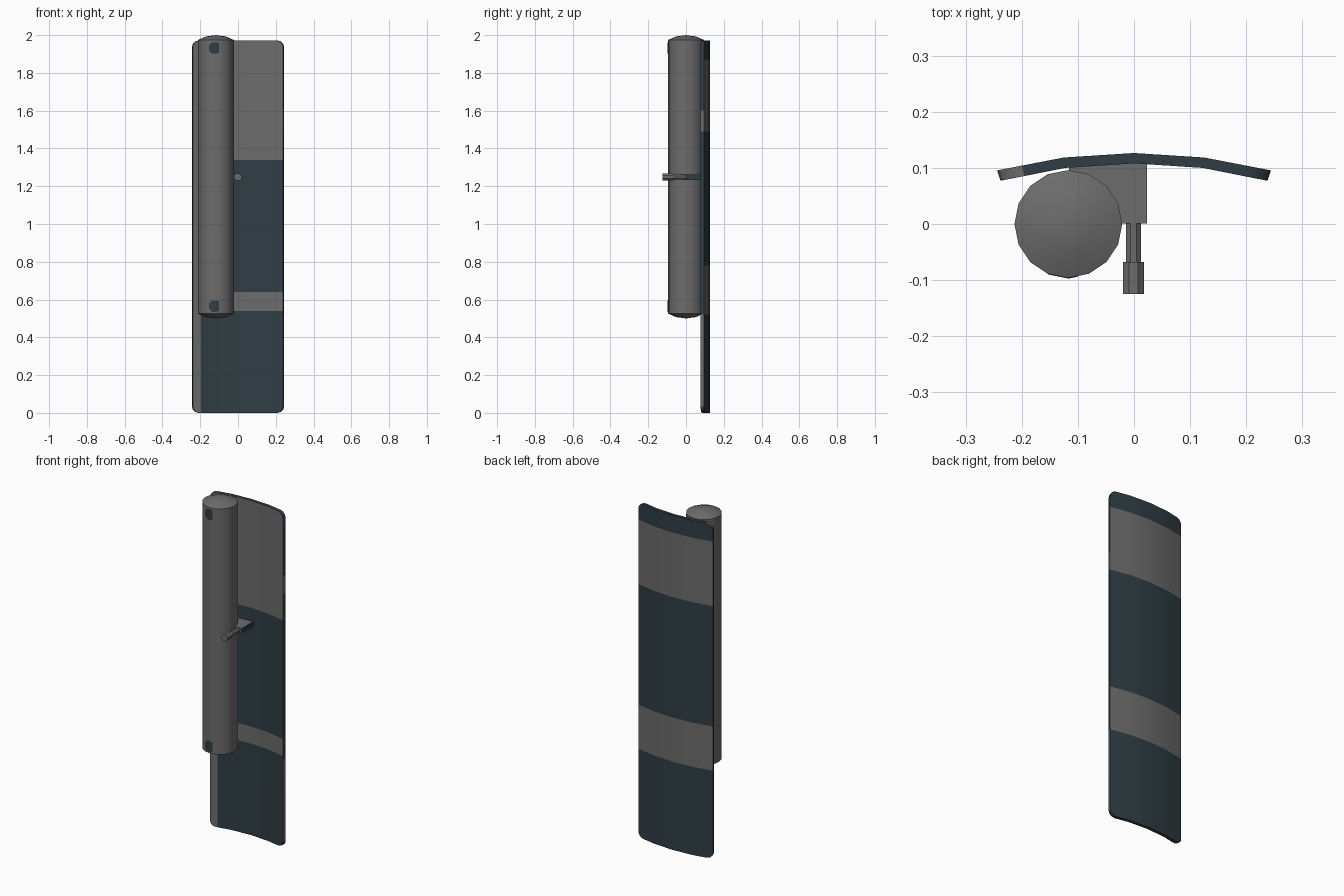
import bpy, bmesh, math
from mathutils import Matrix, Vector

if "Cube" in bpy.data.objects:
    bpy.data.objects.remove(bpy.data.objects["Cube"])


def material(name, rgb):
    m = bpy.data.materials.new(name)
    m.diffuse_color = (*rgb, 1)
    m.use_nodes = True
    m.node_tree.nodes["Principled BSDF"].inputs["Base Color"].default_value = m.diffuse_color
    return m


GREY = material("mid grey", (0.15, 0.15, 0.15))
DARK = material("dark slate", (0.029, 0.048, 0.058))


def finish(name, bm, rule=None, smooth=True):
    bmesh.ops.recalc_face_normals(bm, faces=bm.faces)
    bm.normal_update()
    for f in bm.faces:
        f.material_index = int(rule(f)) if rule else 0
    me = bpy.data.meshes.new(name)
    bm.to_mesh(me)
    bm.free()
    me.materials.append(GREY)
    me.materials.append(DARK)
    ob = bpy.data.objects.new(name, me)
    bpy.context.collection.objects.link(ob)
    if smooth:
        bpy.ops.object.select_all(action='DESELECT')
        ob.select_set(True)
        bpy.context.view_layer.objects.active = ob
        bpy.ops.object.shade_smooth_by_angle(angle=math.radians(30))
    return ob


# Curved panel: rounded outline, cut at bends and colour bands, then bent
W, H, R = 0.238, 1.972, 0.035
THICK = 0.0185


def bend(x):
    a = abs(x)
    if a < 0.122:
        return 0.108 - 0.008 * a / 0.122
    return 0.100 - 0.023 * (a - 0.122) / (W - 0.122)


bm = bmesh.new()
outline = []
for cx, cz, start in ((W - R, H - R, 0), (R - W, H - R, 90), (R - W, R, 180), (W - R, R, 270)):
    for i in range(4):
        t = math.radians(start + i * 30)
        outline.append(bm.verts.new((cx + R * math.cos(t), 0, cz + R * math.sin(t))))
bm.faces.new(outline)
cuts = [(x, 'x') for x in (-0.195, -0.122, 0, 0.122)]
cuts += [(z, 'z') for z in (0.52, 0.54, 0.64, 0.78, 1.34, 1.49, 1.60, 1.87)]
for c, axis in cuts:
    co, no = ((c, 0, 0), (1, 0, 0)) if axis == 'x' else ((0, 0, c), (0, 0, 1))
    bmesh.ops.bisect_plane(bm, geom=bm.verts[:] + bm.edges[:] + bm.faces[:],
                           dist=1e-5, plane_co=co, plane_no=no)
for v in bm.verts:
    v.co.y = bend(v.co.x)
front = bm.faces[:]
ext = bmesh.ops.extrude_face_region(bm, geom=front, use_keep_orig=True)
for v in ext['geom']:
    if isinstance(v, bmesh.types.BMVert):
        v.co.y += THICK
        v.co.x *= 1.025


def panel_dark(f):
    c, n = f.calc_center_median(), f.normal
    if n.y < -0.7:      # front side
        return c.x > -0.195 and (c.z < 0.54 or 0.64 < c.z < 1.34)
    if n.y > 0.7:       # back side
        return not (0.52 < c.z < 0.78 or 1.49 < c.z < 1.87)
    if c.x > 0.2:       # right rim
        return not (0.03 < c.z < 0.52 or 1.49 < c.z < 1.60)
    return not (c.x < -0.2 and abs(n.z) > 0.2)


finish("curved_panel", bm, panel_dark)

# Tank: lathed 16-sided cylinder with shallow domes
TX, TR, N = -0.117, 0.096, 16
profile = [(0.052, 0.507), (TR, 0.526), (TR, 1.974), (0.052, 1.993)]
bm = bmesh.new()
rings = [[bm.verts.new((TX + r * math.cos(2 * math.pi * i / N),
                        r * math.sin(2 * math.pi * i / N), z)) for i in range(N)]
         for r, z in profile]
for a, b in zip(rings, rings[1:]):
    for i in range(N):
        j = (i + 1) % N
        bm.faces.new((a[i], a[j], b[j], b[i]))
for ring, z in ((rings[0], 0.5), (rings[-1], 2.0)):
    tip = bm.verts.new((TX, 0, z))
    for i in range(N):
        bm.faces.new((ring[i], ring[(i + 1) % N], tip))
finish("tank", bm)

# Dark round spots at both ends of the tank, folded over its front ridge
slope = (1 - math.cos(math.pi / 8)) / math.sin(math.pi / 8)
for label, z in (("upper", 1.932), ("lower", 0.565)):
    bm = bmesh.new()
    columns = [(-0.153, 0.014), (-0.138, 0.030), (TX, 0.030), (-0.101, 0.026)]
    cols = []
    for x, h in columns:
        y = -TR + abs(x - TX) * slope - 0.0012
        cols.append([bm.verts.new((x, y, z + s * h)) for s in (-1, 1)])
    for a, b in zip(cols, cols[1:]):
        bm.faces.new((a[0], b[0], b[1], a[1]))
    ext = bmesh.ops.extrude_face_region(bm, geom=bm.faces[:], use_keep_orig=True)
    for v in ext['geom']:
        if isinstance(v, bmesh.types.BMVert):
            v.co.y += 0.004
    finish(label + "_tank_spot", bm, lambda f: True, False)

# Bracket joining tank, panel and handle
ZH = 1.248
bm = bmesh.new()
size, centre = Vector((0.139, 0.108, 0.028)), Vector((-0.0465, 0.055, ZH))
bmesh.ops.create_cube(bm, size=1, matrix=Matrix.Translation(centre) @ Matrix.Diagonal((*size, 1)))
finish("handle_bracket", bm, lambda f: f.normal.x > 0.5, False)


# Handle: thin stem and thicker grip pointing forward
def rod(name, r, y0, y1):
    bm = bmesh.new()
    m = (Matrix.Translation((-0.001, (y0 + y1) / 2, ZH)) @ Matrix.Rotation(math.pi / 2, 4, 'X')
         @ Matrix.Rotation(math.pi / 8, 4, 'Z'))
    bmesh.ops.create_cone(bm, cap_ends=True, segments=8, radius1=r, radius2=r,
                          depth=y1 - y0, matrix=m)
    finish(name, bm, None, False)


rod("handle_stem", 0.0145, -0.07, 0.002)
rod("handle_grip", 0.0205, -0.125, -0.068)
